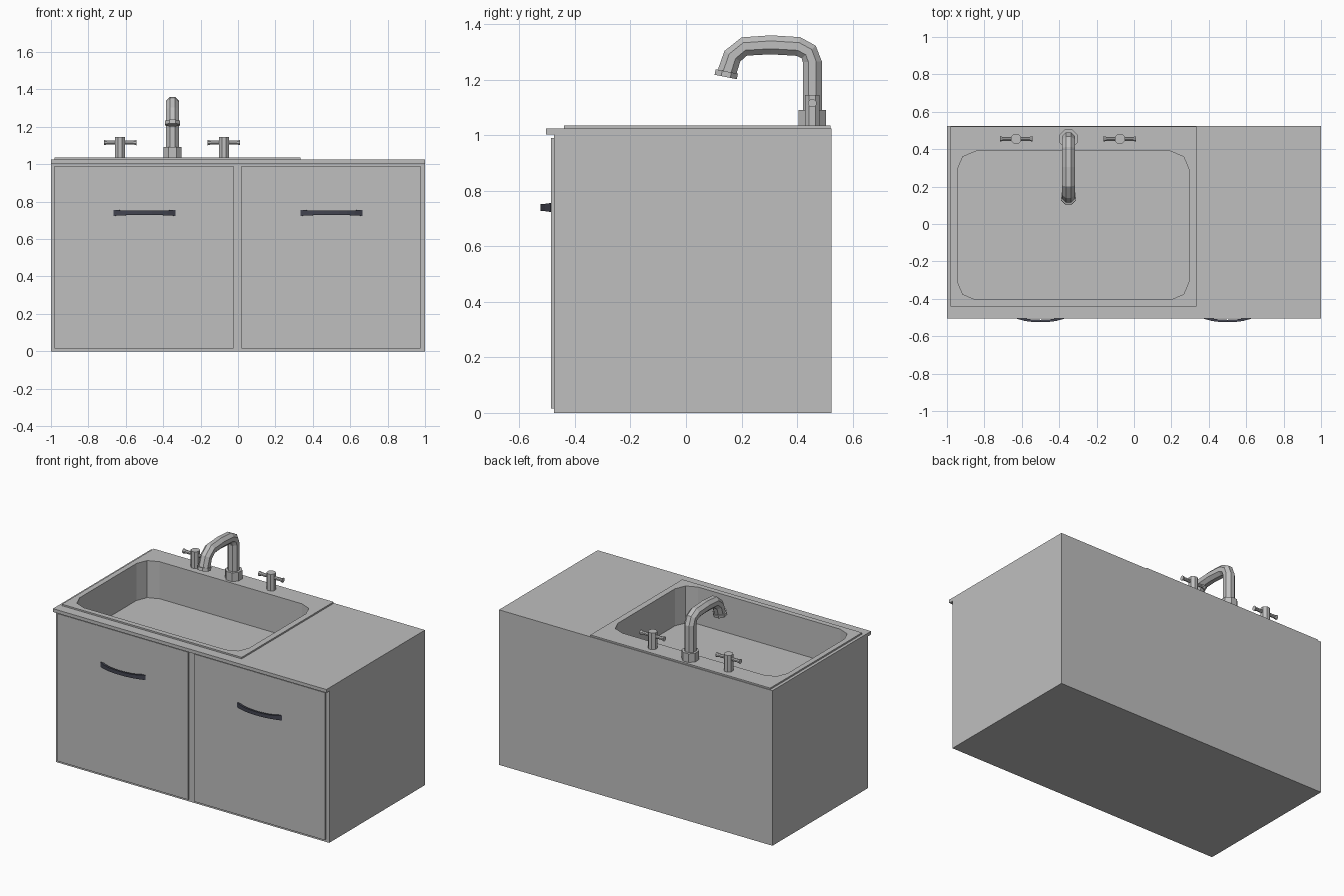
import bpy, bmesh, math
from mathutils import Vector

if "Cube" in bpy.data.objects:
    bpy.data.objects.remove(bpy.data.objects["Cube"], do_unlink=True)


def material(name, color):
    m = bpy.data.materials.new(name)
    m.use_nodes = True
    m.diffuse_color = (*color, 1)
    m.node_tree.nodes["Principled BSDF"].inputs["Base Color"].default_value = (*color, 1)
    return m


GREY = material("light grey", (0.52, 0.52, 0.52))
DARK = material("dark slate", (0.055, 0.058, 0.08))


def finish(bm, name, mat, recalc=True):
    if recalc:
        bmesh.ops.recalc_face_normals(bm, faces=bm.faces)
    me = bpy.data.meshes.new(name)
    bm.to_mesh(me)
    bm.free()
    me.materials.append(mat)
    ob = bpy.data.objects.new(name, me)
    bpy.context.collection.objects.link(ob)
    return ob


def loft(name, rings, mat, cap_start=True, cap_end=True, recalc=True):
    """Skin a list of equal-length rings of points."""
    bm = bmesh.new()
    vs = [[bm.verts.new(p) for p in ring] for ring in rings]
    n = len(vs[0])
    for a, b in zip(vs, vs[1:]):
        for i in range(n):
            j = (i + 1) % n
            bm.faces.new((a[i], a[j], b[j], b[i]))
    if cap_start:
        bm.faces.new(vs[0][::-1])
    if cap_end:
        bm.faces.new(vs[-1])
    return finish(bm, name, mat, recalc)


def box(name, lo, hi, mat):
    def ring(z):
        return [(lo[0], lo[1], z), (hi[0], lo[1], z), (hi[0], hi[1], z), (lo[0], hi[1], z)]
    return loft(name, [ring(lo[2]), ring(hi[2])], mat)


def tube(name, path, radii, mat, sides=8):
    """Sweep a polygon along a path, with one radius per point."""
    pts = [Vector(p) for p in path]
    side = Vector((0, 1, 0)) if abs((pts[-1] - pts[0]).normalized().x) > 0.9 else Vector((1, 0, 0))
    rings = []
    for i, p in enumerate(pts):
        t = (pts[min(i + 1, len(pts) - 1)] - pts[max(i - 1, 0)]).normalized()
        up = t.cross(side)
        rings.append([p + r * (side * math.cos(a) + up * math.sin(a))
                      for r in [radii[i]]
                      for a in [math.tau * (k + 0.5) / sides for k in range(sides)]])
    return loft(name, rings, mat)


def basin_ring(z, grow=0.0, steps=3):
    """Rounded rectangle outline of the basin."""
    cx, cy, hx, hy, r = -0.325, -0.008, 0.62 + grow, 0.397 + grow, 0.1
    pts = []
    for q, (sx, sy) in enumerate([(1, 1), (-1, 1), (-1, -1), (1, -1)]):
        for k in range(steps):
            a = math.pi / 2 * (q + k / (steps - 1))
            pts.append((cx + sx * (hx - r) + r * math.cos(a),
                        cy + sy * (hy - r) + r * math.sin(a), z))
    return pts


def cut(ob, cutter):
    mod = ob.modifiers.new("basin opening", "BOOLEAN")
    mod.operation = "DIFFERENCE"
    mod.solver = "EXACT"
    mod.object = cutter
    cutter.hide_render = True
    cutter.hide_viewport = True
    cutter.display_type = "WIRE"


# Cabinet body with overhanging worktop, one profile stretched sideways
profile = [(-0.475, 0), (0.525, 0), (0.525, 1.025), (-0.505, 1.025), (-0.505, 1.003), (-0.475, 1.003)]
cabinet = loft("cabinet", [[(x, y, z) for y, z in profile] for x in (-1, 1)], GREY)

# Sink rim and basin
FLOOR, RIM = 0.79, 1.035
rim = box("sink_rim", (-0.98, -0.44, 1.02), (0.335, 0.52, RIM), GREY)
cut(cabinet, loft("cabinet_cutter", [basin_ring(FLOOR - 0.01, 0.006), basin_ring(1.1, 0.006)], GREY))
cut(rim, loft("rim_cutter", [basin_ring(0.9), basin_ring(1.1)], GREY))
basin = loft("basin", [basin_ring(FLOOR), basin_ring(RIM - 0.001)], GREY, cap_end=False, recalc=False)
basin.data.flip_normals()

# Doors and bowed handles
for side, x0, x1 in (("right", -0.98, -0.025), ("left", 0.02, 0.975)):
    box(side + "_door", (x0, -0.486, 0.015), (x1, -0.474, 0.99), GREY)
    hx = -0.5 if side == "right" else 0.5
    rings = []
    for k in range(9):
        t = -1 + k / 4
        x = hx + 0.165 * t
        y = -0.525 + 0.036 * abs(t) ** 2.5
        h = 0.012 + 0.004 * abs(t) ** 4
        rings.append([(x, y, 0.74 - h), (x, y, 0.74 + h),
                      (x * 0.97 + hx * 0.03, y + 0.013, 0.74 + h),
                      (x * 0.97 + hx * 0.03, y + 0.013, 0.74 - h)])
    loft(side + "_handle", rings, DARK)

# Spout: collar, bent pipe and nozzle ring
FX, FY = -0.35, 0.455
tube("spout_collar", [(FX, FY, 1.03), (FX, FY, 1.092)], [0.053] * 2, GREY)
bend = [(FY, 1.06), (FY, 1.265), (0.442, 1.3), (0.405, 1.32), (0.305, 1.326),
        (0.21, 1.32), (0.167, 1.285), (0.147, 1.225)]
tube("spout_pipe", [(FX, y, z) for y, z in bend], [0.037] * len(bend), GREY)
tube("spout_nozzle", [(FX, 0.147, 1.23), (FX, 0.143, 1.21)], [0.044] * 2, GREY)

# Taps: post with a flared cross bar
for side, x in (("right", FX - 0.28), ("left", FX + 0.275)):
    tube(side + "_tap_post", [(x, FY, 1.03), (x, FY, 1.145)], [0.029] * 2, GREY)
    tube(side + "_tap_bar", [(x + d, FY, 1.116) for d in (-0.087, -0.07, 0, 0.07, 0.087)],
         [0.016, 0.011, 0.011, 0.011, 0.016], GREY)
